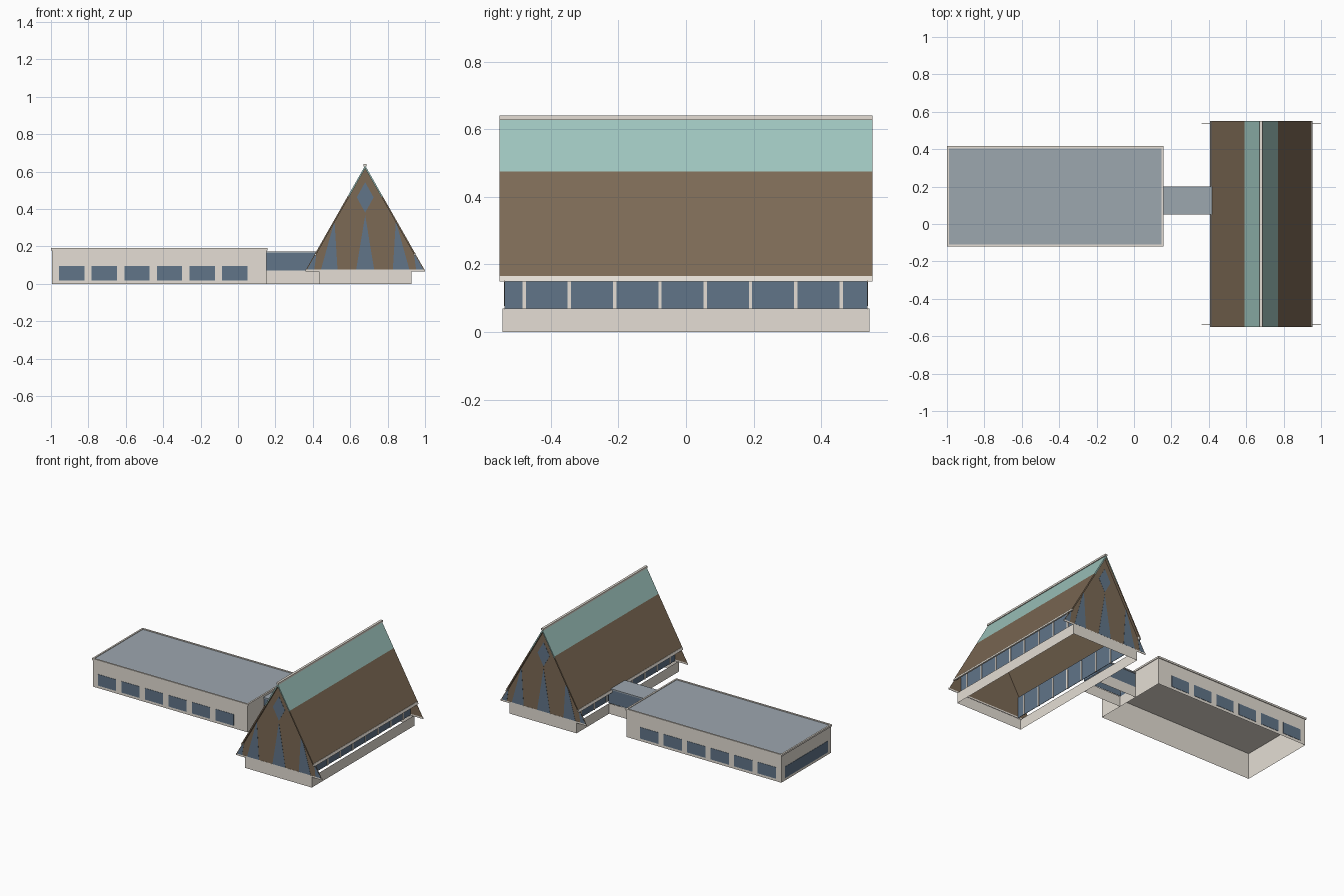
import bpy, bmesh

cube = bpy.data.objects.get("Cube")
if cube:
    bpy.data.objects.remove(cube, do_unlink=True)


def material(name, r, g, b):
    m = bpy.data.materials.new(name)
    m.use_nodes = True
    m.diffuse_color = (r, g, b, 1)
    m.node_tree.nodes["Principled BSDF"].inputs["Base Color"].default_value = (r, g, b, 1)
    return m


BEIGE = material("beige_plaster", .78, .73, .66)
BROWN = material("brown_shingle", .2, .142, .09)
TEAL = material("pale_teal_metal", .34, .55, .505)
GLASS = material("blue_glass", .12, .178, .25)
GREY = material("grey_flat_roof", .335, .385, .43)


def finish(name, bm, *mats):
    """Make the object; downward faces take the second material if there is one."""
    bmesh.ops.recalc_face_normals(bm, faces=bm.faces)
    bm.normal_update()
    if len(mats) > 1:
        for f in bm.faces:
            f.material_index = int(f.normal.z < -.1)
    mesh = bpy.data.meshes.new(name)
    bm.to_mesh(mesh)
    bm.free()
    for m in mats:
        mesh.materials.append(m)
    ob = bpy.data.objects.new(name, mesh)
    bpy.context.collection.objects.link(ob)


def box(name, x, y, z, *mats, hollow=False):
    """Box from (low, high) ranges; hollow leaves only the four walls."""
    bm = bmesh.new()
    bmesh.ops.create_cube(bm, size=1)
    for v in bm.verts:
        v.co = [r[0] + (c + .5) * (r[1] - r[0]) for c, r in zip(v.co, (x, y, z))]
    bm.normal_update()
    if hollow:
        caps = [f for f in bm.faces if abs(f.normal.z) > .5]
        bmesh.ops.delete(bm, geom=caps, context='FACES_ONLY')
    finish(name, bm, *mats)


def prism(name, points, y, *mats):
    """Extrude an (x, z) outline along y."""
    bm = bmesh.new()
    face = bm.faces.new([bm.verts.new((px, y[0], pz)) for px, pz in points])
    new = bmesh.ops.extrude_face_region(bm, geom=[face])["geom"]
    for v in new:
        if isinstance(v, bmesh.types.BMVert):
            v.co.y = y[1]
    finish(name, bm, *mats)


# Low wing: walls, flat roof and roof edge
WX, WY = (-.995, .153), (-.116, .411)
box("wing_walls", WX, WY, (0, .18), BEIGE, hollow=True)
box("wing_roof", (-.993, .15), (-.113, .408), (.172, .186), GREY, BEIGE)
for side, y in (("front", -.12), ("back", .405)):
    box(f"wing_roof_edge_{side}", (-1, .157), (y, y + .011), (.178, .19), BEIGE)
for side, x in (("right", -1), ("left", .146)):
    box(f"wing_roof_edge_{side}", (x, x + .011), (-.12, .416), (.178, .19), BEIGE)

# Wing windows, set on the outside of the walls
for i in range(6):
    x = -.957 + i * .1745
    for side, y in (("front", WY[0] - .003), ("back", WY[1] + .001)):
        box(f"wing_window_{side}_{i + 1}", (x, x + .135), (y, y + .002), (.018, .094), GLASS)
box("wing_window_end", (WX[0] - .003, WX[0] - .001), (-.08, .375), (.018, .094), GLASS)

# Glazed link between the buildings
box("link_base", (.153, .432), (.052, .198), (0, .07), BEIGE, hollow=True)
box("link_glass", (.153, .437), (.055, .195), (.07, .165), GLASS, hollow=True)
box("link_roof", (.153, .434), (.05, .2), (.164, .172), GREY, BEIGE)

# Main hall: open base, set-back glass walls and mullions
MID, SLOPE, APEX = .68, .569, .632
box("hall_base", (.432, .928), (-.543, .543), (0, .07), BEIGE, hollow=True)
for side, s in (("right", -1), ("left", 1)):
    x = MID + s * .223
    box(f"hall_glass_{side}", (x - .001, x + .001), (-.535, .535), (.068, .21), GLASS)
    for i in range(8):
        y = -.479 + i * .134
        box(f"hall_mullion_{side}_{i + 1}", (x - .005, x + .005), (y - .005, y + .005),
            (.068, .2), BEIGE)


def half(z):
    """Half width of the steep roof at height z."""
    return (APEX - z) * SLOPE


# Steep roof: shingle below, metal above, fascia at the eaves
ROOF_Y, DROP = (-.552, .552), .016


def roof_band(name, s, low, high, mat):
    pts = [(half(low), low), (half(high), high),
           (half(high), high - DROP), (half(low), low - DROP)]
    if low < .2:
        pts[-1] = (half(low) - DROP * SLOPE, low)
    prism(name, [(MID + s * px, pz) for px, pz in pts], ROOF_Y, mat, BROWN)


for side, s in (("right", -1), ("left", 1)):
    roof_band(f"roof_lower_{side}", s, .16, .475, BROWN)
    roof_band(f"roof_upper_{side}", s, .475, APEX, TEAL)
    fascia = [(half(.166) + .002, .166), (half(.15) - .001, .15),
              (half(.15) - .012, .15), (half(.166) - .009, .166)]
    prism(f"eave_fascia_{side}", [(MID + s * px, pz) for px, pz in fascia], ROOF_Y, BEIGE)
box("ridge_cap", (MID - .008, MID + .008), ROOF_Y, (.628, .64), BEIGE)

# Thin gable ends with sill and tall pointed windows
FOOT = .077
diamond = [(0, .38), (.045, .462), (0, .543), (-.045, .462)]
spire = [(-.048, FOOT), (.048, FOOT), (0, .366)]
lancet = [(.148, FOOT), (.236, FOOT), (.164, .335)]
corner = [(.272, FOOT), (.31, FOOT), (.26, .165)]


def mirrored(points):
    return [(-px, pz) for px, pz in points]


panes = {"diamond": diamond, "centre": spire,
         "side_left": lancet, "side_right": mirrored(lancet),
         "corner_left": corner, "corner_right": mirrored(corner)}
for end, s in (("front", -1), ("back", 1)):
    wall = [(MID - half(FOOT), FOOT), (MID + half(FOOT), FOOT), (MID, APEX - .005)]
    prism(f"gable_{end}", wall, (s * .5355, s * .5365), BROWN)
    box(f"gable_sill_{end}", (MID - .32, MID + .32),
        sorted((s * .5355, s * .5375)), (.066, FOOT), BEIGE)
    for name, pts in panes.items():
        prism(f"gable_window_{end}_{name}", [(MID + px, pz) for px, pz in pts],
              (s * .537, s * .538), GLASS)
